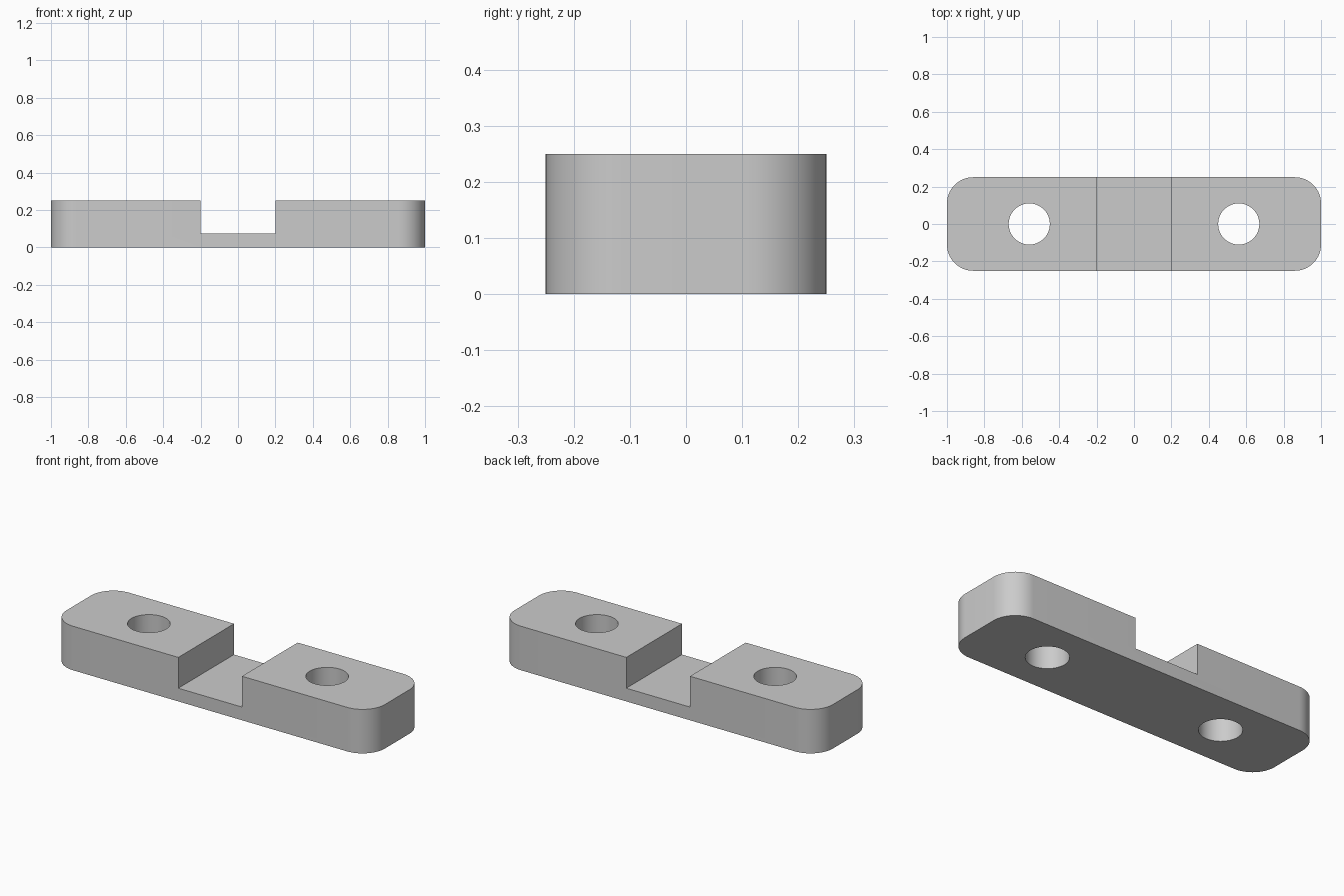
import bpy, bmesh
from math import cos, sin, pi, radians

LENGTH, WIDTH, HEIGHT = 2.0, 0.5, 0.25
CORNER, HOLE_R, HOLE_X = 0.14, 0.11, 0.56
NOTCH_HALF, NOTCH_Z = 0.2, 0.075

cube = bpy.data.objects.get("Cube")
if cube:
    bpy.data.objects.remove(cube, do_unlink=True)

grey = bpy.data.materials.new("plain grey")
grey.use_nodes = True
colour = (0.6, 0.6, 0.6, 1)
grey.diffuse_color = colour
grey.node_tree.nodes["Principled BSDF"].inputs["Base Color"].default_value = colour


def prism(name, outline, z0, z1):
    """Extrude a flat outline from z0 to z1."""
    bm = bmesh.new()
    base = bm.faces.new([bm.verts.new((x, y, z0)) for x, y in outline])
    top = bmesh.ops.extrude_face_region(bm, geom=[base])["geom"]
    verts = [v for v in top if isinstance(v, bmesh.types.BMVert)]
    bmesh.ops.translate(bm, verts=verts, vec=(0, 0, z1 - z0))
    bmesh.ops.recalc_face_normals(bm, faces=bm.faces)
    mesh = bpy.data.meshes.new(name)
    bm.to_mesh(mesh)
    bm.free()
    mesh.materials.append(grey)
    ob = bpy.data.objects.new(name, mesh)
    bpy.context.collection.objects.link(ob)
    return ob


def arc(cx, cy, r, start, sweep, steps):
    return [(cx + r * cos(start + sweep * i / steps),
             cy + r * sin(start + sweep * i / steps)) for i in range(steps + 1)]


# Bar with rounded vertical corners
ix, iy = LENGTH / 2 - CORNER, WIDTH / 2 - CORNER
outline = []
for k, (sx, sy) in enumerate([(1, 1), (-1, 1), (-1, -1), (1, -1)]):
    outline += arc(sx * ix, sy * iy, CORNER, k * pi / 2, pi / 2, 16)
bar = prism("mounting_bar", outline, 0, HEIGHT)

# Centre notch and the two through holes
n = NOTCH_HALF
cutters = [prism("notch_cutter", [(-n, -1), (n, -1), (n, 1), (-n, 1)], NOTCH_Z, 1)]
for side, label in ((1, "left"), (-1, "right")):
    circle = arc(side * HOLE_X, 0, HOLE_R, 0, 2 * pi, 64)[:-1]
    cutters.append(prism(label + "_hole_cutter", circle, -1, 1))

for cutter in cutters:
    mod = bar.modifiers.new(cutter.name, "BOOLEAN")
    mod.operation = "DIFFERENCE"
    mod.solver = "EXACT"
    mod.object = cutter

# Apply the cuts, drop the cutters, then smooth the round walls
bpy.ops.object.select_all(action="DESELECT")
bar.select_set(True)
bpy.context.view_layer.objects.active = bar
for mod in list(bar.modifiers):
    bpy.ops.object.modifier_apply(modifier=mod.name)
for cutter in cutters:
    bpy.data.objects.remove(cutter, do_unlink=True)
bpy.ops.object.shade_smooth_by_angle(angle=radians(30))
